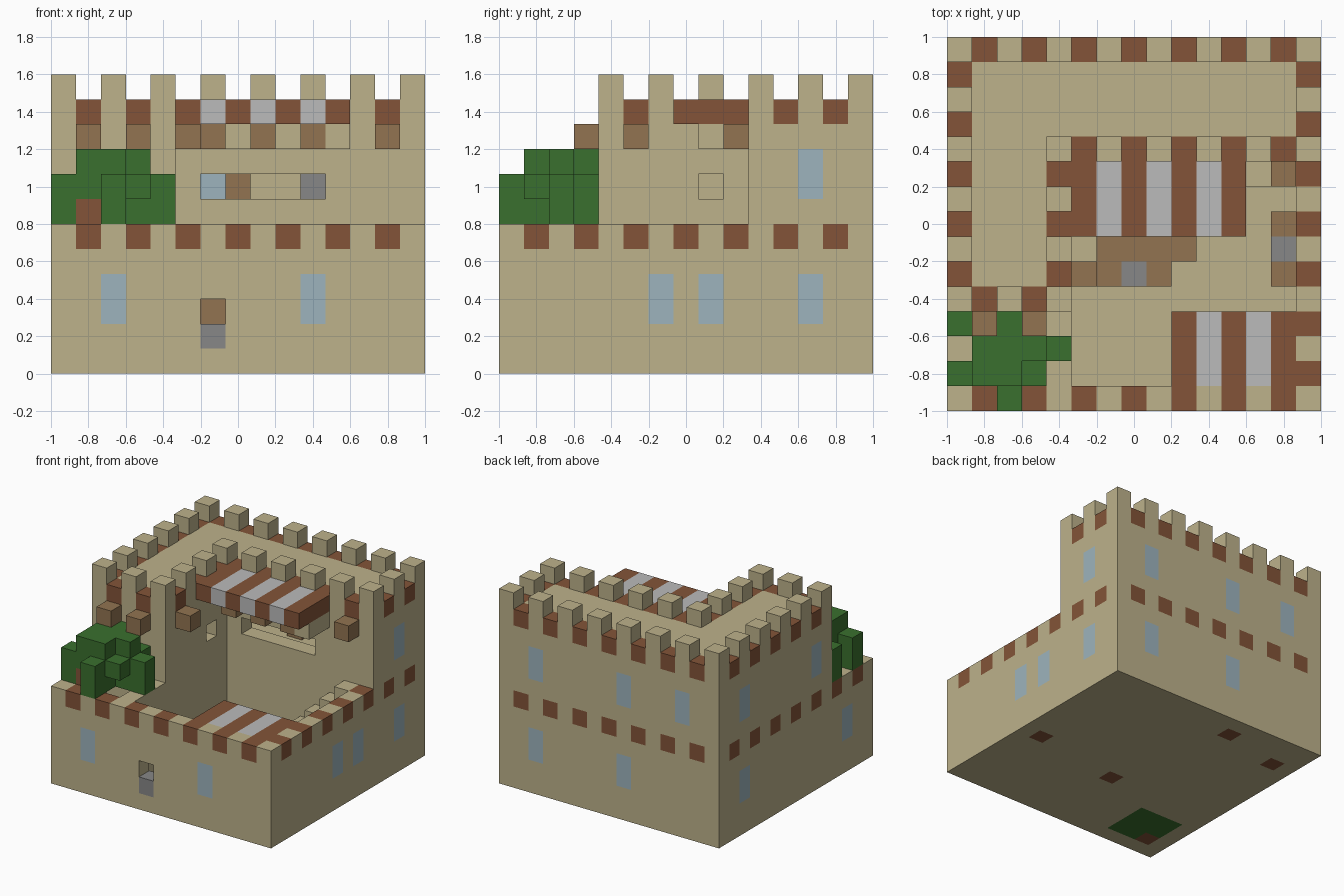
import bpy
import bmesh
from mathutils import Vector

cube = bpy.data.objects.get("Cube")
if cube:
    bpy.data.objects.remove(cube, do_unlink=True)

N = 15             # blocks along each side
S = 2.0 / N        # block size


def linear(c):
    c /= 255
    return c / 12.92 if c <= 0.04045 else ((c + 0.055) / 1.055) ** 2.4


def material(name, *rgb):
    m = bpy.data.materials.new(name)
    col = [linear(c) for c in rgb] + [1.0]
    m.diffuse_color = col
    m.use_nodes = True
    bsdf = m.node_tree.nodes["Principled BSDF"]
    bsdf.inputs["Base Color"].default_value = col
    bsdf.inputs["Roughness"].default_value = 0.9
    return m


MATS = {
    "sand": material("sand stone", 189, 178, 139),
    "brick": material("red brown brick", 131, 84, 56),
    "wood": material("light wood", 146, 116, 81),
    "cloth": material("pale grey cloth", 187, 187, 187),
    "iron": material("dark grey", 135, 135, 135),
    "glass": material("window blue", 157, 180, 189),
    "leaf": material("leaf green", 58, 112, 46),
}
NAMES = list(MATS)
cells = {}         # block position -> (part, colour)


def fill(part, colour, xs, ys, zs):
    """Fill a block range; each range is (first, last) or one number."""
    rng = [range(r[0], r[1] + 1) if isinstance(r, tuple) else (r,)
           for r in (xs, ys, zs)]
    for i in rng[0]:
        for j in rng[1]:
            for k in rng[2]:
                cells[i, j, k] = (part, colour)


def carve(xs, ys, zs):
    fill(None, None, xs, ys, zs)


def in_tower(i, j):
    return 0 <= i < N and j < N and (j >= 10 or (j >= 4 and i <= 4))


def on_rim(i, j):
    return any(not in_tower(i + a, j + b)
               for a in (-1, 0, 1) for b in (-1, 0, 1))


# Lower storey: solid base, sunken courtyard and planter pit
fill("lower_storey", "sand", (0, 14), (0, 14), (0, 5))
carve((5, 13), (1, 9), (1, 5))
carve((1, 3), (1, 3), (1, 5))

# Brick blocks alternating round the top of the lower storey
for n in range(1, N, 2):
    for e in (0, 14):
        fill("lower_storey", "brick", n, e, 5)
        fill("lower_storey", "brick", e, n, 5)

# L-shaped upper storey with brick and merlon rim
for i in range(N):
    for j in range(N):
        if in_tower(i, j):
            fill("upper_storey", "sand", i, j, (6, 10))
            if on_rim(i, j):
                if (i + j) % 2:
                    fill("upper_storey", "brick", i, j, 10)
                else:
                    fill("merlons", "sand", i, j, 11)

# Hollow upper rooms with a viewing slot and a small opening
carve((1, 13), (11, 13), (6, 9))
carve((1, 3), (5, 10), (6, 9))
carve((6, 10), 10, 7)
carve(4, 8, 7)

# Windows, two blocks high on either storey
LOW, HIGH = (2, 3), (7, 8)
for i, j in ((2, 0), (10, 0), (14, 6), (14, 8), (14, 12),
             (12, 14), (6, 14), (0, 12), (0, 2)):
    fill("lower_windows", "glass", i, j, LOW)
for i, j in ((14, 12), (12, 14), (6, 14), (2, 14), (0, 12), (0, 5)):
    fill("upper_windows", "glass", i, j, HIGH)

# Front gate with an opening above it
fill("gate", "iron", 6, 0, 1)
carve(6, 0, 2)

# Wooden corbels
for i, j in ((1, 3), (3, 3), (5, 5), (13, 9)):
    fill("corbels", "wood", i, j, 9)

# Striped awnings
for i in range(5, 12):
    fill("upper_awning", "brick" if i % 2 else "cloth", i, (7, 9), 10)
for i in range(9, 14):
    fill("lower_awning", "brick" if i % 2 else "cloth", i, (1, 3), 5)

# Brackets below the upper awning
for i in (6, 8, 10):
    fill("awning_brackets", "wood", i, (8, 9), 9)
for i in (7, 9):
    fill("awning_brackets", "sand", i, 9, 9)
fill("awning_brackets", "sand", 11, (8, 9), 9)

# Steps along the back of the courtyard
for n in range(5):
    fill("steps", "sand", 13 - n, 9, (1, 5 - n))

# Tables and benches
fill("table", "wood", (6, 9), 6, 2)
fill("table", "wood", (6, 8), 5, 2)
fill("table", "brick", 7, 5, (0, 1))
fill("table", "iron", 7, 5, 2)
fill("bench", "wood", 13, (5, 7), 1)
fill("bench", "brick", 13, 6, 0)
fill("bench", "iron", 13, 6, 1)
fill("upper_furniture", "wood", 7, 13, (6, 7))
fill("upper_furniture", "iron", 10, 13, (6, 7))
fill("floor_posts", "brick", 5, 13, 0)
fill("floor_posts", "brick", 1, 12, 0)

# Tree in the planter: grass, trunk and leaf blocks
fill("grass", "leaf", (1, 3), (1, 3), 0)
fill("trunk", "brick", 1, 1, (0, 6))
fill("leaves", "leaf", (1, 3), (2, 3), (6, 7))
fill("leaves", "leaf", 2, 1, (6, 8))
fill("leaves", "leaf", 3, 1, 7)
fill("leaves", "leaf", 1, 1, (7, 8))
fill("leaves", "leaf", (1, 3), 2, 8)
fill("leaves", "leaf", 2, 3, 8)
for i, j in ((0, 1), (0, 3), (2, 0), (4, 2)):
    fill("leaves", "leaf", i, j, (6, 7))

AXES = [Vector(a) for a in ((1, 0, 0), (0, 1, 0), (0, 0, 1))]


def build(part):
    """Skin the exposed sides of a part's blocks and merge flat areas."""
    bm = bmesh.new()
    for pos, (owner, colour) in cells.items():
        if owner != part:
            continue
        mid = Vector(pos) + Vector((0.5, 0.5, 0.5))
        for a in range(3):
            for sign in (-1, 1):
                n = AXES[a] * sign
                beside = tuple(int(c) for c in Vector(pos) + n)
                if cells.get(beside, (None, None))[0]:
                    continue
                u = AXES[(a + 1) % 3] / 2
                v = AXES[(a + 2) % 3] / 2 * sign
                c = mid + n / 2
                f = bm.faces.new([bm.verts.new(p) for p in
                                  (c - u - v, c + u - v, c + u + v, c - u + v)])
                f.material_index = NAMES.index(colour)
    for v in bm.verts:
        v.co = (v.co - Vector((N / 2, N / 2, 0))) * S
    bmesh.ops.remove_doubles(bm, verts=bm.verts, dist=0.001)
    bmesh.ops.dissolve_limit(bm, angle_limit=0.01, verts=bm.verts,
                             edges=bm.edges, delimit={"MATERIAL"})
    mesh = bpy.data.meshes.new(part)
    bm.to_mesh(mesh)
    bm.free()
    for m in MATS.values():
        mesh.materials.append(m)
    bpy.context.collection.objects.link(bpy.data.objects.new(part, mesh))


for part in sorted({owner for owner, _ in cells.values() if owner}):
    build(part)
